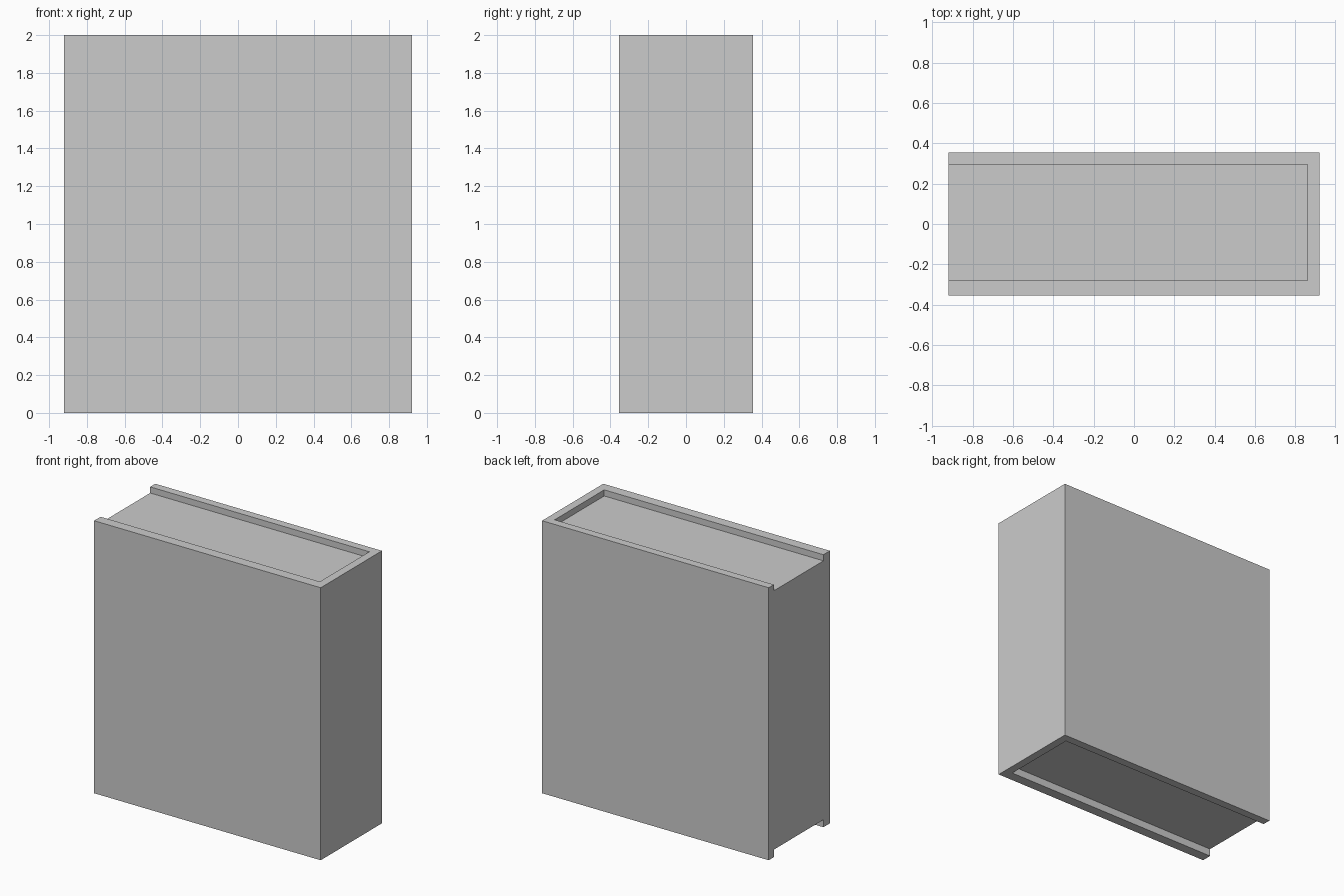
import bpy

if "Cube" in bpy.data.objects:
    bpy.data.objects.remove(bpy.data.objects["Cube"])

# overall size and recess limits
HX, HY, H = 0.92, 0.355, 2.0
SPINE_X, FRONT_Y, BACK_Y = 0.86, -0.28, 0.295
TOP_DEPTH, BOTTOM_DEPTH = 0.045, 0.055


def box(name, lo, hi):
    bpy.ops.mesh.primitive_cube_add(size=1, location=[(a + b) / 2 for a, b in zip(lo, hi)])
    ob = bpy.context.object
    ob.name = name
    ob.scale = [b - a for a, b in zip(lo, hi)]
    bpy.ops.object.transform_apply(location=True, rotation=False, scale=True)
    return ob


# closed book standing upright, spine on the right
book = box("book", (-HX, -HY, 0), (HX, HY, H))

# page recesses at top and bottom, open on the left side
for name, z0, z1 in (("top_page_recess", H - TOP_DEPTH, H + 0.2),
                     ("bottom_page_recess", -0.2, BOTTOM_DEPTH)):
    cutter = box(name, (-HX - 0.2, FRONT_Y, z0), (SPINE_X, BACK_Y, z1))
    cutter.hide_render = True
    mod = book.modifiers.new(name, 'BOOLEAN')
    mod.operation = 'DIFFERENCE'
    mod.solver = 'EXACT'
    mod.object = cutter
    bpy.context.view_layer.objects.active = book
    bpy.ops.object.modifier_apply(modifier=mod.name)
    bpy.data.objects.remove(cutter, do_unlink=True)
